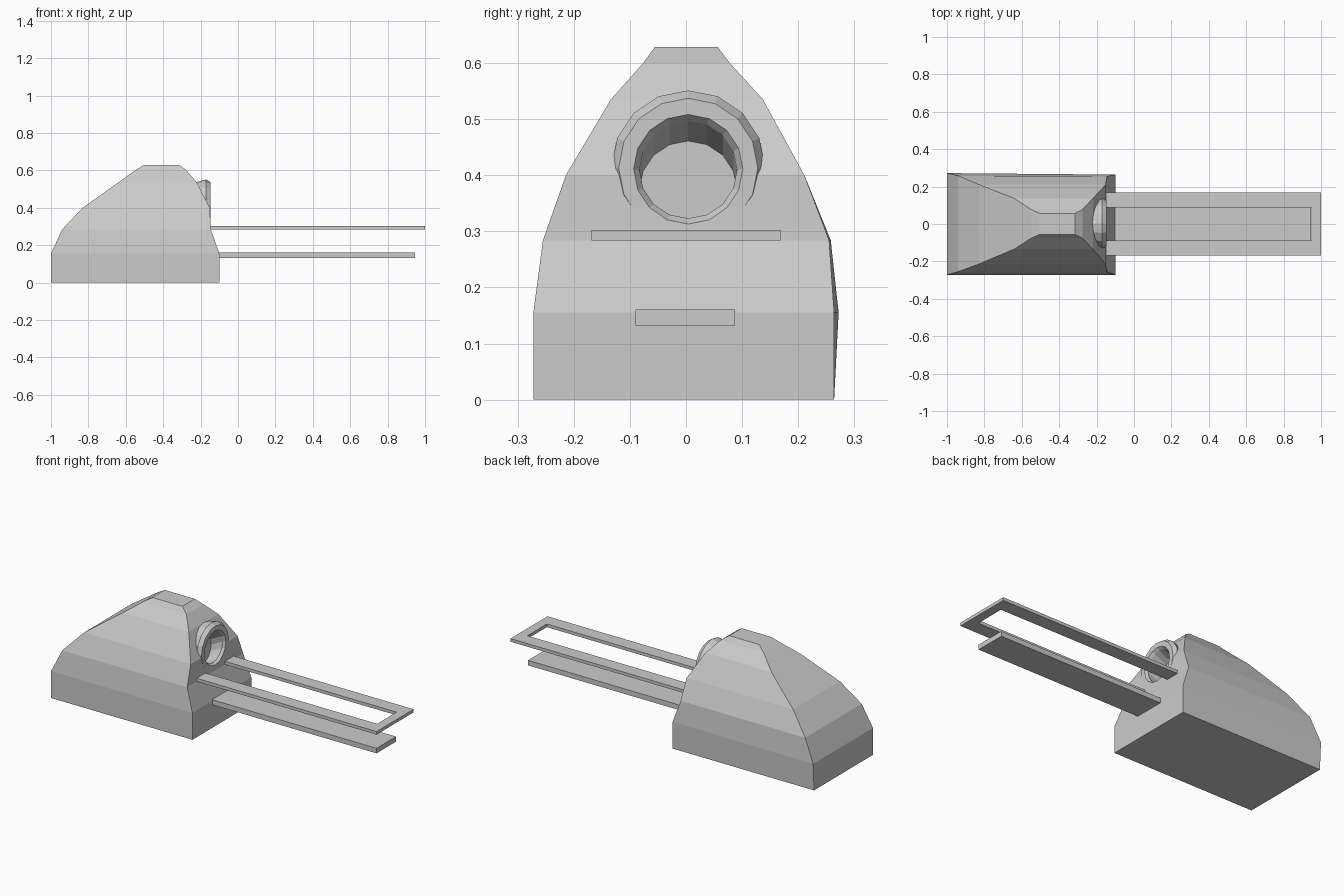
import bpy, bmesh, math

if "Cube" in bpy.data.objects:
    bpy.data.objects.remove(bpy.data.objects["Cube"])

def loft(name, rings):
    """Closed solid skinned through rings of equal point count."""
    bm = bmesh.new()
    rows = [[bm.verts.new(p) for p in r] for r in rings]
    n = len(rows[0])
    for a, b in zip(rows, rows[1:]):
        for i in range(n):
            j = (i + 1) % n
            bm.faces.new((a[i], a[j], b[j], b[i]))
    bm.faces.new(rows[0][::-1])
    bm.faces.new(rows[-1])
    bmesh.ops.recalc_face_normals(bm, faces=bm.faces)
    me = bpy.data.meshes.new(name)
    bm.to_mesh(me)
    bm.free()
    ob = bpy.data.objects.new(name, me)
    bpy.context.collection.objects.link(ob)
    return ob

def circle(x, z, r, n=16):
    return [(x, 0.004 + r * math.sin(2 * math.pi * i / n),
             z + r * math.cos(2 * math.pi * i / n)) for i in range(n)]

def slab(name, outline, z0, z1):
    return loft(name, [[(x, y, z) for x, y in outline] for z in (z0, z1)])

def boolean(target, tool, operation):
    mod = target.modifiers.new(operation, 'BOOLEAN')
    mod.object, mod.operation, mod.solver = tool, operation, 'EXACT'
    bpy.context.view_layer.objects.active = target
    bpy.ops.object.modifier_apply(modifier=mod.name)
    bpy.data.objects.remove(tool)

# Hull: rectangular sections (z, x left, x right, y front, y back-right, y back-left)
sections = [
    (0.000, -1.000, -0.100, -0.272, 0.264, 0.264),
    (0.155, -1.000, -0.100, -0.272, 0.264, 0.272),
    (0.284, -0.940, -0.145, -0.255, 0.255, 0.258),
    (0.400, -0.830, -0.151, -0.214, 0.211, 0.211),
    (0.535, -0.640, -0.220, -0.134, 0.137, 0.137),
    (0.600, -0.550, -0.275, -0.076, 0.078, 0.078),
    (0.628, -0.505, -0.315, -0.056, 0.057, 0.057),
]
body = loft("hull", [[(x0, yf, z), (x1, yf, z), (x1, yb, z), (x0, yl, z)]
                     for z, x0, x1, yf, yb, yl in sections])

# Round collar fused to the nose, then a recess sloping down into it
collar = loft("collar", [circle(-0.28, 0.412, 0.122), circle(-0.22, 0.413, 0.125),
                         circle(-0.17, 0.414, 0.137), circle(-0.148, 0.413, 0.124)])
boolean(body, collar, 'UNION')
recess = loft("recess", [circle(-0.235, 0.374, 0.087), circle(-0.162, 0.410, 0.087),
                         circle(-0.147, 0.411, 0.098), circle(-0.08, 0.411, 0.098)])
boolean(body, recess, 'DIFFERENCE')

# Upper fork: two arms joined by an end bar
slab("upper_fork", [(-0.16, -0.168), (1.0, -0.168), (1.0, 0.168), (-0.16, 0.168),
                    (-0.16, 0.088), (0.948, 0.088), (0.948, -0.088), (-0.16, -0.088)],
     0.284, 0.302)

# Lower single bar
slab("lower_bar", [(-0.11, -0.09), (0.945, -0.09), (0.945, 0.087), (-0.11, 0.087)],
     0.132, 0.161)
